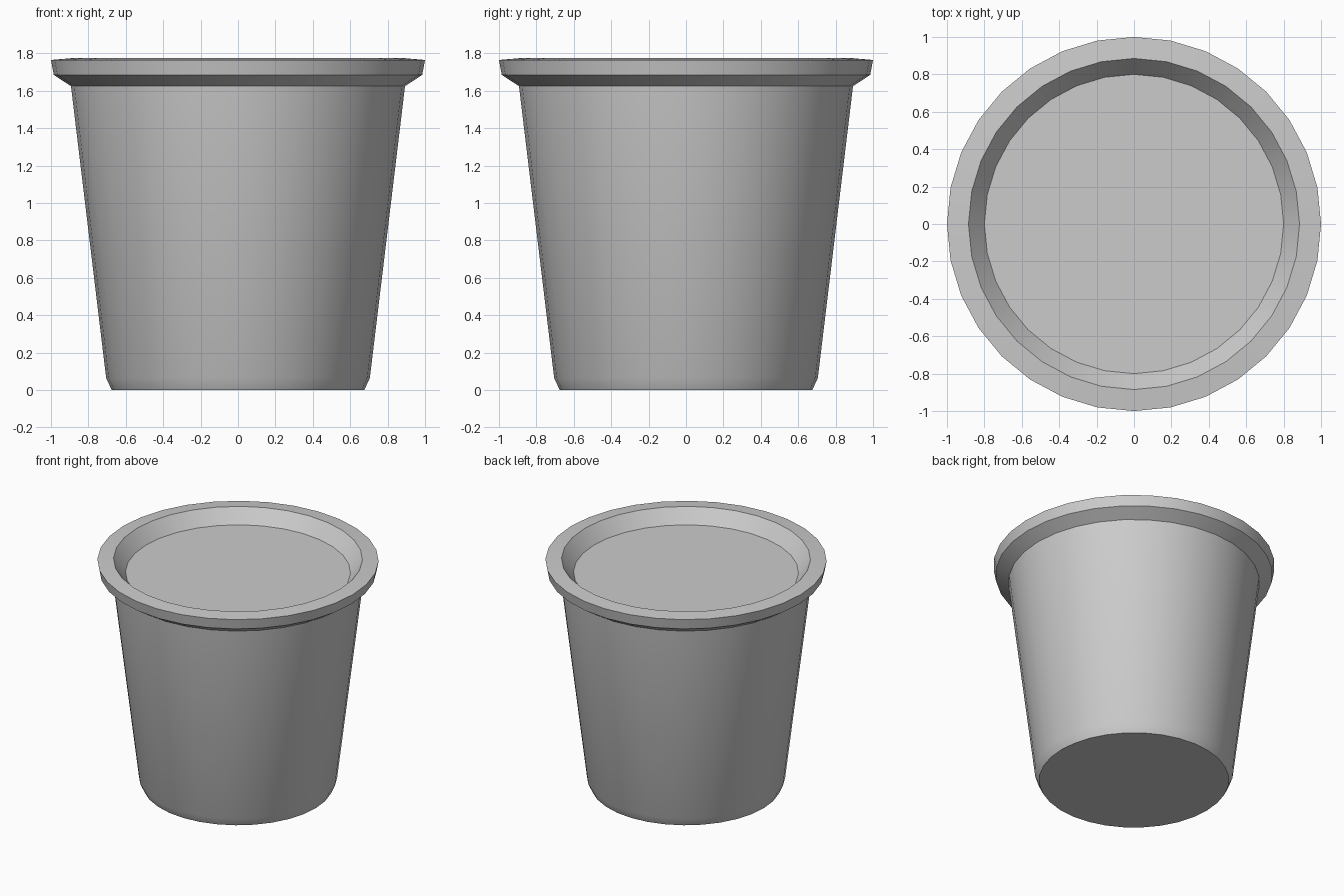
import bpy, bmesh, math

SIDES = 32

cube = bpy.data.objects.get("Cube")
if cube:
    bpy.data.objects.remove(cube, do_unlink=True)


def make_material(name, color):
    mat = bpy.data.materials.new(name)
    mat.use_nodes = True
    mat.diffuse_color = color
    mat.node_tree.nodes["Principled BSDF"].inputs["Base Color"].default_value = color
    return mat


def lathe(name, profile, mat):
    """Turn a (radius, height) profile around z; ends on the axis are closed."""
    bm = bmesh.new()
    verts = [bm.verts.new((r, 0, z)) for r, z in profile]
    edges = [bm.edges.new(pair) for pair in zip(verts, verts[1:])]
    bmesh.ops.spin(bm, geom=verts + edges, cent=(0, 0, 0), axis=(0, 0, 1),
                   angle=math.tau, steps=SIDES, use_duplicate=False)
    bmesh.ops.remove_doubles(bm, verts=bm.verts, dist=0.0005)
    bmesh.ops.recalc_face_normals(bm, faces=bm.faces)
    mesh = bpy.data.meshes.new(name)
    bm.to_mesh(mesh)
    bm.free()
    mesh.materials.append(mat)
    obj = bpy.data.objects.new(name, mesh)
    bpy.context.collection.objects.link(obj)
    bpy.ops.object.select_all(action="DESELECT")
    obj.select_set(True)
    bpy.context.view_layer.objects.active = obj
    bpy.ops.object.shade_smooth_by_angle(angle=math.radians(30))
    return obj


grey = make_material("light grey", (0.6, 0.6, 0.6, 1))

# One closed shell: base, tapered wall, flared rim, recessed lid
lathe("cup", [
    (0, 0), (0.675, 0), (0.705, 0.065),      # base and its chamfer
    (0.893, 1.625),                          # tapered wall
    (0.985, 1.685), (1.0, 1.765),            # rim underside and edge
    (0.885, 1.775),                          # rim top
    (0.8, 1.67), (0, 1.67),                  # recess and lid
], grey)
